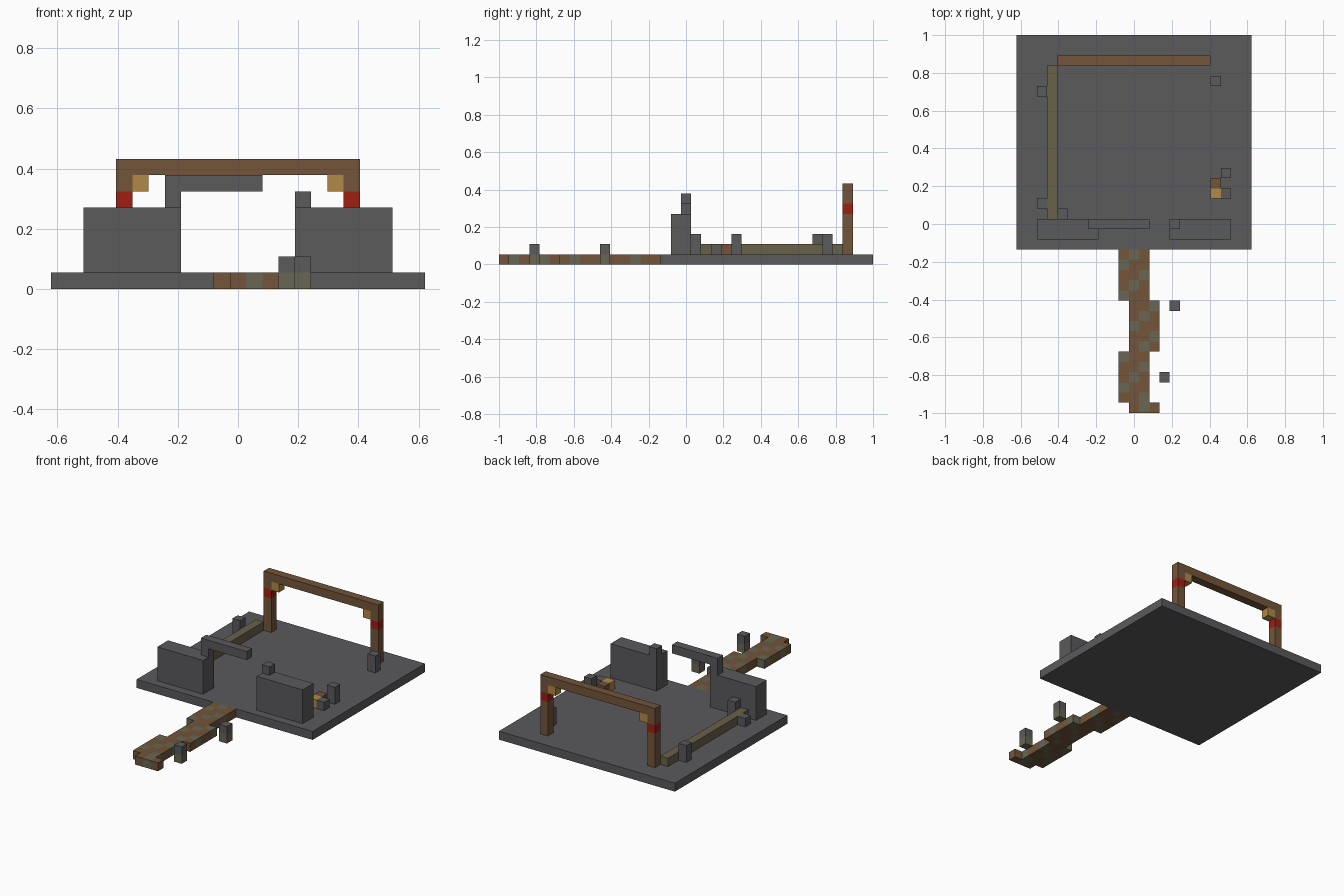
import bpy
import bmesh

cube = bpy.data.objects.get("Cube")
if cube:
    bpy.data.objects.remove(cube, do_unlink=True)

U = 2 / 37        # one block
MID = 18.5        # block row that falls on y = 0


def material(name, r, g, b):
    m = bpy.data.materials.new(name)
    m.use_nodes = True
    m.diffuse_color = (r, g, b, 1)
    m.node_tree.nodes["Principled BSDF"].inputs["Base Color"].default_value = (r, g, b, 1)
    return m


STONE = material("dark stone", 0.103, 0.103, 0.107)
WOOD = material("brown wood", 0.171, 0.091, 0.041)
MOSS = material("mossy stone", 0.140, 0.133, 0.085)
LOG = material("olive log", 0.140, 0.122, 0.068)
RED = material("red band", 0.350, 0.013, 0.006)
LAMP = material("amber lamp", 0.445, 0.250, 0.058)


def finish(name, bm, *mats):
    mesh = bpy.data.meshes.new(name)
    bm.to_mesh(mesh)
    bm.free()
    for m in mats:
        mesh.materials.append(m)
    obj = bpy.data.objects.new(name, mesh)
    bpy.context.collection.objects.link(obj)
    return obj


def block(name, mat, x, row, z, w=1, d=1, h=1):
    """Box in block units: x is the centre, row and z the low edges."""
    bm = bmesh.new()
    bmesh.ops.create_cube(bm, size=1)
    for v in bm.verts:
        v.co.x = (x + v.co.x * w) * U
        v.co.y = (row - MID + (v.co.y + 0.5) * d) * U
        v.co.z = (z + (v.co.z + 0.5) * h) * U
    return finish(name, bm, mat)


# Ground slab
block("ground_slab", STONE, 0, 16, 0, w=23, d=21)

# Ruined front walls with the broken lintel
for side, label in ((-1, "right"), (1, "left")):
    block(label + "_wall", STONE, side * 6.5, 17, 1, w=6, d=2, h=4)
    block(label + "_wall_stub", STONE, side * 4, 18, 5)
block("broken_lintel", STONE, -1.5, 18, 6, w=6)

# Wooden gate at the back
block("gate_beam", WOOD, 0, 34, 7, w=15)
for side, label in ((-1, "right"), (1, "left")):
    block(label + "_gate_post", WOOD, side * 7, 34, 1, h=4)
    block(label + "_gate_band", RED, side * 7, 34, 5)
    block(label + "_gate_post_top", WOOD, side * 7, 34, 6)
    block(label + "_gate_lamp", LAMP, side * 6, 34, 6)

# Fallen log along the right side
block("fallen_log", LOG, -8, 19, 1, d=15)

# Loose stones: x, row, height
for x, row, h in ((-7, 19, 2), (-9, 20, 1), (-9, 31, 2),
                  (8, 32, 2), (9, 23, 2), (9, 21, 1)):
    block("loose_stone", STONE, x, row, 1, h=h)

# Small campfire
block("campfire_wood", WOOD, 8, 22, 1)
block("campfire_flame", LAMP, 8, 21, 1)

# Winding path with diagonal mossy stones
bm = bmesh.new()
for row in range(16):
    centre = 1 if row == 0 or 6 <= row <= 10 else 0
    for step in (-1, 0, 1):
        corners = [(centre + step + a, row - MID + b)
                   for a, b in ((-0.5, 0), (0.5, 0), (0.5, 1), (-0.5, 1))]
        face = bm.faces.new([bm.verts.new((x * U, y * U, U)) for x, y in corners])
        face.material_index = 1 if (step - row) % 3 == 0 else 0
bmesh.ops.remove_doubles(bm, verts=bm.verts, dist=U / 100)
path = finish("winding_path", bm, WOOD, MOSS)
solid = path.modifiers.new("thickness", "SOLIDIFY")
solid.thickness = U
solid.offset = -1

# Marker stones beside the path
for x, row in ((4, 10), (3, 3)):
    block("marker_base", MOSS, x, row, 0)
    block("marker_cap", STONE, x, row, 1)
